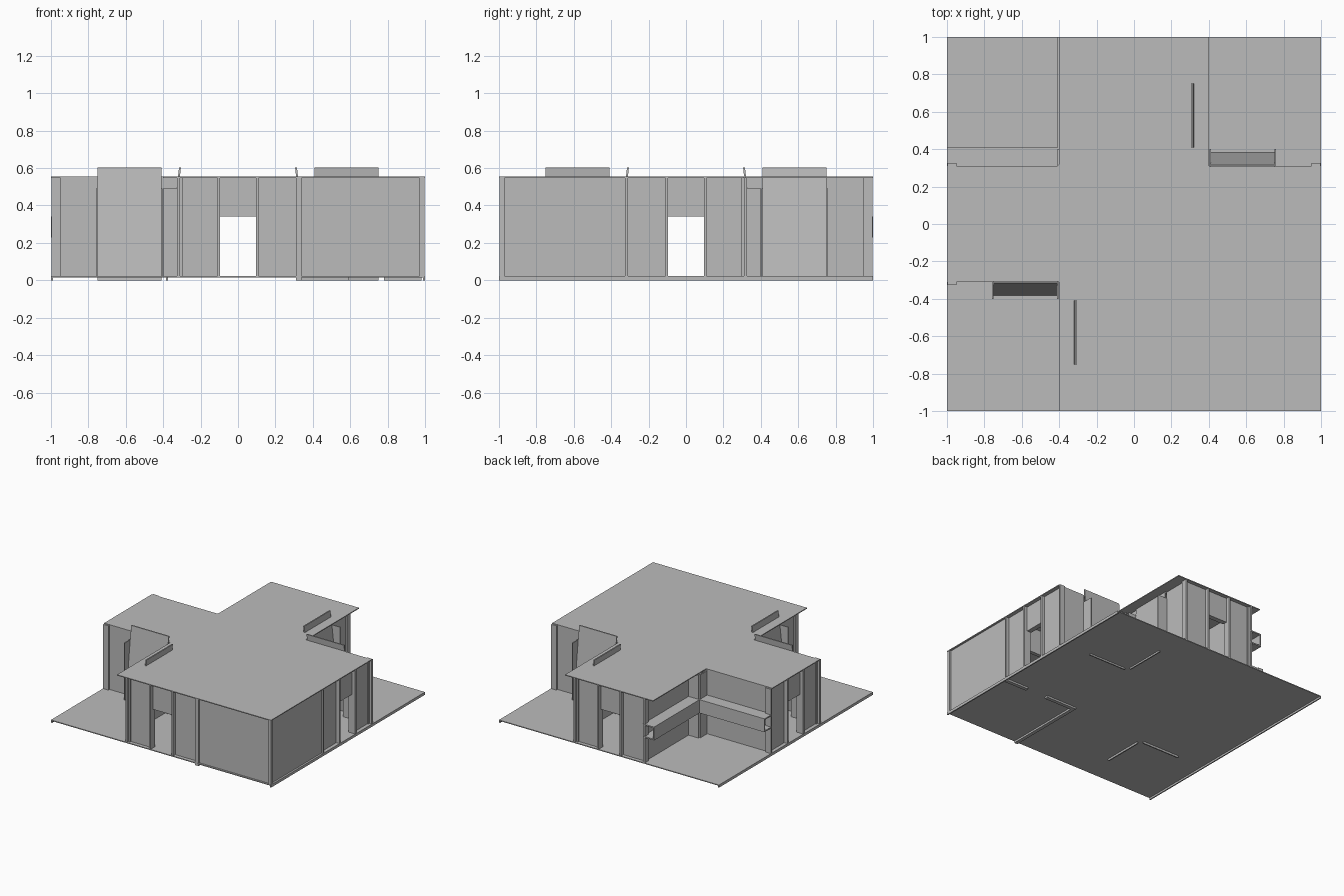
import bpy, bmesh

cube = bpy.data.objects.get("Cube")
if cube:
    bpy.data.objects.remove(cube, do_unlink=True)

grey = bpy.data.materials.new("plain_grey")
grey.use_nodes = True
COLOUR = (0.5, 0.5, 0.5, 1)
grey.diffuse_color = COLOUR
grey.node_tree.nodes["Principled BSDF"].inputs["Base Color"].default_value = COLOUR

ROOF, FLOOR = 0.55, 0.02


def prism(name, points, low, high, place):
    """Extrude a 2D outline from low to high; place maps (u, v, w) to x, y, z."""
    bm = bmesh.new()
    ends = [[bm.verts.new(place(u, v, w)) for u, v in points] for w in (low, high)]
    for ring in ends:
        bm.faces.new(ring)
    n = len(points)
    for i in range(n):
        j = (i + 1) % n
        bm.faces.new((ends[0][i], ends[0][j], ends[1][j], ends[1][i]))
    bmesh.ops.recalc_face_normals(bm, faces=bm.faces)
    mesh = bpy.data.meshes.new(name)
    bm.to_mesh(mesh)
    bm.free()
    mesh.materials.append(grey)
    obj = bpy.data.objects.new(name, mesh)
    bpy.context.collection.objects.link(obj)
    return obj


def plan(u, v, w):
    return (u, v, w)


def box(name, a0, a1, b0, b1, z0, z1, place=plan):
    return prism(name, [(a0, b0), (a1, b0), (a1, b1), (a0, b1)], z0, z1, place)


# Ground plate and the two skirts under its sides
box("floor_plate", -1, 1, -1, 1, 0.015, FLOOR + 0.002)
for side in (-1, 1):
    box("floor_skirt", side, side * 0.99, -1, 1, 0, FLOOR)

# Flat roof with three notched corners
outline = [(-1, -.31), (-.4, -.31), (-.4, -1), (1, -1), (1, .31),
           (.4, .31), (.4, 1), (-.4, 1), (-.4, .31), (-1, .31)]
prism("roof", outline, ROOF - 0.003, ROOF + 0.004, plan)

# Four end facades: recessed walls, fins and a doorway each
facades = {
    "back": lambda a, b, z: (-a, b, z),
    "front": lambda a, b, z: (a, -b, z),
    "left": lambda a, b, z: (b, a, z),
    "right": lambda a, b, z: (-b, -a, z),
}
for label, place in facades.items():
    for s in (-1, 1):
        box(label + "_wall", s * 0.1, s * 0.31, 0.955, 0.97, FLOOR, ROOF, place)
        box(label + "_door_fin", s * 0.095, s * 0.11, 0.94, 0.998, FLOOR, ROOF, place)
        box(label + "_end_fin", s * 0.31, s * 0.325, 0.95, 0.998, FLOOR, ROOF, place)
    box(label + "_lintel", -0.095, 0.095, 0.93, 0.97, 0.34, ROOF, place)


def arm(sx, sy, swap):
    """Frame of one notch side: a runs along the arm, b points out of it."""
    if swap:
        return lambda a, b, z: (sx * b, sy * a, z)
    return lambda a, b, z: (sx * a, sy * b, z)


# Two notches with leaning panels between fins
for s in (-1, 1):
    for swap in (False, True):
        place = arm(s, s, swap)
        for a0, a1 in ((0.295, 0.41), (0.75, 0.98)):
            box("notch_wall", a0, a1, 0.295, 0.31, FLOOR, ROOF, place)
        for a in (0.405, 0.75):
            box("notch_fin", a, a + 0.008, 0.31, 0.4, FLOOR, 0.49, place)
        prism("leaning_panel", [(.375, 0), (.385, 0), (.315, .604), (.305, .604)],
              0.41, 0.75, lambda b, z, a, p=place: p(a, b, z))

# Third notch with hollow ledges along both walls
for swap in (False, True):
    place = arm(-1, 1, swap)
    box("ledge_wall", 0.295, 0.98, 0.295, 0.31, FLOOR, ROOF, place)
    box("ledge_top", 0.4, 1, 0.31, 0.41, 0.33, 0.34, place)
    box("ledge_front", 0.4, 1, 0.4, 0.41, 0.24, 0.33, place)
    box("ledge_bottom", 0.4, 1, 0.31, 0.41, 0.23, 0.24, place)
    box("corner_fin", 0.4, 0.41, 0.31, 0.4, FLOOR, ROOF - 0.01, place)

# Slanted wall closing the inner corner of the ledges
prism("corner_wall", [(-.41, .31), (-.4, .31), (-.31, .4), (-.31, .41)],
      FLOOR, ROOF, plan)

# Closed corner room: outer walls
box("room_front_wall", 0.32, 0.99, -0.985, -0.97, FLOOR, ROOF)
box("room_side_wall", 0.97, 0.985, -0.985, -0.32, FLOOR, ROOF)
box("room_corner_post", 0.97, 0.998, -0.998, -0.97, FLOOR, ROOF)

# Closed corner room: inner partitions with a doorway
box("partition_long", 0.31, 0.34, -0.998, -0.31, 0, ROOF)
box("partition_inner", 0.34, 0.59, -0.34, -0.31, 0, ROOF)
box("partition_outer", 0.78, 0.98, -0.34, -0.31, 0, ROOF)
box("partition_lintel", 0.59, 0.78, -0.34, -0.31, 0.34, ROOF)
